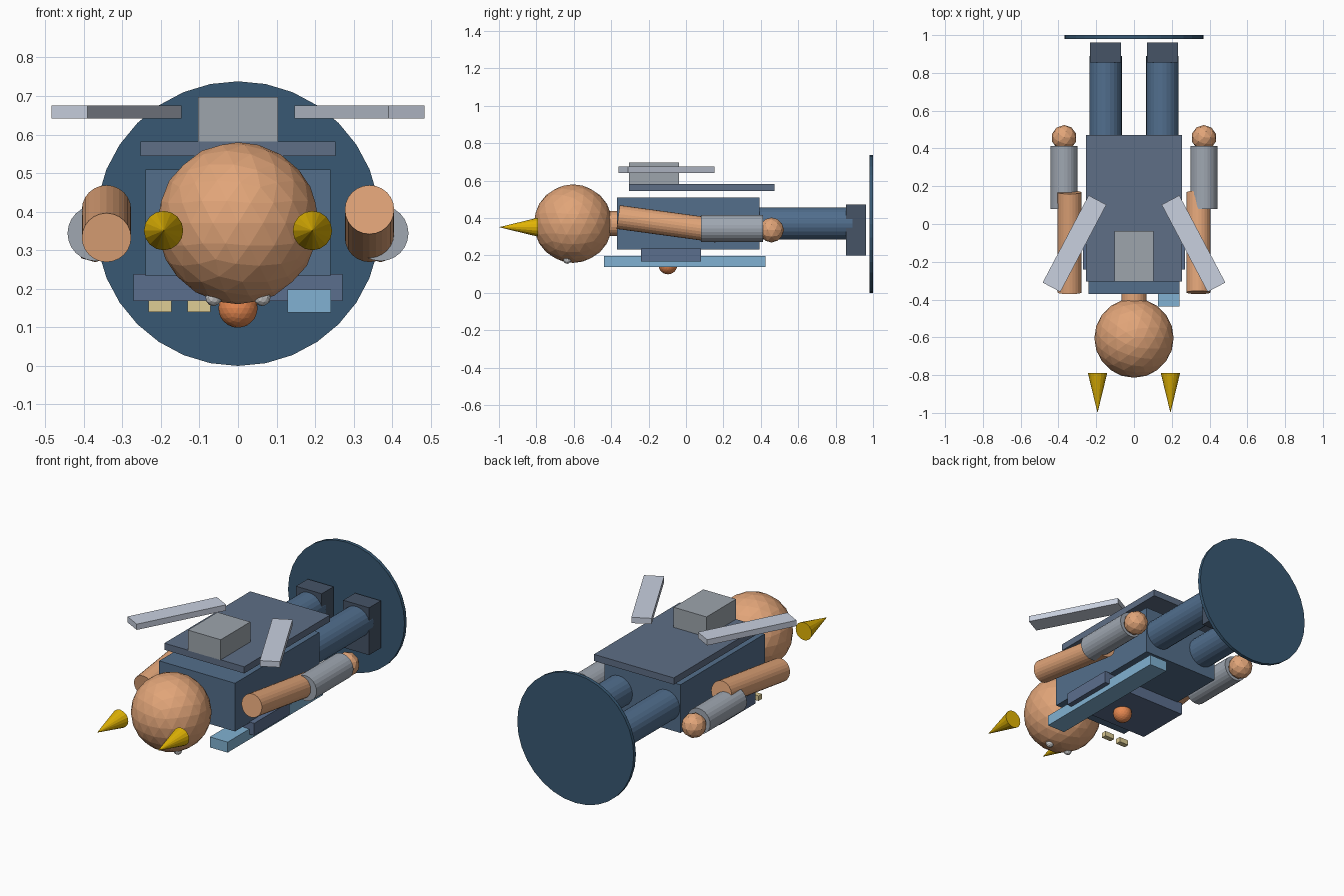
import bpy, math

if "Cube" in bpy.data.objects:
    bpy.data.objects.remove(bpy.data.objects["Cube"])

MATS = {}
COLORS = {
    "skin": (0.88, 0.64, 0.47), "suit": (0.33, 0.43, 0.54), "leg": (0.32, 0.43, 0.55),
    "cloak": (0.37, 0.43, 0.52), "belt": (0.36, 0.43, 0.55), "dark": (0.28, 0.33, 0.40),
    "base": (0.23, 0.35, 0.45), "sash": (0.50, 0.69, 0.82), "gold": (0.88, 0.70, 0.05),
    "tan": (0.87, 0.80, 0.58), "wing": (0.78, 0.81, 0.87), "orb": (0.90, 0.53, 0.32),
    "sleeve": (0.62, 0.65, 0.69), "pack": (0.61, 0.64, 0.67), "white": (0.92, 0.92, 0.92),
}


def finish(name, color):
    ob = bpy.context.object
    ob.name = name
    if color not in MATS:
        MATS[color] = bpy.data.materials.new(color)
        MATS[color].diffuse_color = (*[c ** 2.2 for c in COLORS[color]], 1)
    ob.data.materials.append(MATS[color])
    return ob


def box(name, color, lo, hi, rot_z=0.0):
    """Box given by two opposite corners, optionally turned about its centre."""
    mid = [(a + b) / 2 for a, b in zip(lo, hi)]
    bpy.ops.mesh.primitive_cube_add(size=1, location=mid, rotation=(0, 0, rot_z))
    ob = finish(name, color)
    ob.scale = [b - a for a, b in zip(lo, hi)]
    return ob


def rod(name, color, x, z, y0, y1, r, sides=24, tilt=0.0):
    """Cylinder lying along y; tilt lowers or lifts its far end."""
    bpy.ops.mesh.primitive_cylinder_add(
        vertices=sides, radius=r, depth=y1 - y0, location=(x, (y0 + y1) / 2, z),
        rotation=(math.pi / 2 + tilt, 0, 0))
    return finish(name, color)


def ball(name, color, loc, r, sub):
    bpy.ops.mesh.primitive_ico_sphere_add(subdivisions=sub, radius=r, location=loc)
    return finish(name, color)


# Stand disc
rod("base_disc", "base", 0, 0.369, 0.98, 1.0, 0.369, 32)

# Body, back panel, pack
box("torso", "suit", (-0.24, -0.37, 0.233), (0.24, 0.393, 0.509))
box("back_panel", "cloak", (-0.253, -0.305, 0.544), (0.253, 0.472, 0.582))
box("back_pack", "pack", (-0.104, -0.305, 0.58), (0.104, -0.037, 0.697))

# Front: chest band, strap, orb, badges
box("chest_band", "belt", (-0.271, -0.24, 0.168), (0.271, 0.08, 0.238))
box("strap", "sash", (0.128, -0.438, 0.138), (0.241, 0.425, 0.198))
ball("chest_orb", "orb", (0, -0.097, 0.15), 0.051, 3)
for i, x in enumerate((-0.202, -0.101)):
    box(f"badge_{i}", "tan", (x - 0.03, -0.355, 0.14), (x + 0.03, -0.325, 0.169))

# Head and neck
rod("neck", "skin", 0, 0.37, -0.45, -0.36, 0.067)
ball("head", "skin", (0, -0.604, 0.37), 0.21, 3)

for s, side in ((1, "right"), (-1, "left")):
    # Horns and eyes
    bpy.ops.mesh.primitive_cone_add(vertices=16, radius1=0.051, radius2=0, depth=0.21,
                                    location=(s * 0.193, -0.895, 0.351),
                                    rotation=(math.pi / 2, 0, 0))
    finish(f"horn_{side}", "gold")
    ball(f"eye_{side}", "white", (s * 0.063, -0.635, 0.177), 0.022, 2)

    # Arms: the two upper arms tilt in opposite directions
    rod(f"upper_arm_{side}", "skin", s * 0.341, 0.369, -0.365, 0.17, 0.064, 24, -s * 0.136)
    rod(f"forearm_{side}", "sleeve", s * 0.37, 0.344, 0.08, 0.413, 0.072)
    ball(f"hand_{side}", "skin", (s * 0.37, 0.457, 0.336), 0.067, 2)

    # Legs and feet
    rod(f"leg_{side}", "leg", s * 0.15, 0.371, 0.36, 0.89, 0.086)
    box(f"foot_{side}", "dark", (s * 0.15 - 0.082, 0.855, 0.2), (s * 0.15 + 0.082, 0.962, 0.471))

    # Slanted wing blades
    cx, cy, w, l = s * 0.315, -0.104, 0.053, 0.261
    box(f"wing_{side}", "wing", (cx - w, cy - l, 0.642), (cx + w, cy + l, 0.675),
        s * math.radians(27.8))

for m in bpy.data.materials:
    if m.users and not m.is_grease_pencil:
        m.use_nodes = True
        m.node_tree.nodes["Principled BSDF"].inputs["Base Color"].default_value = m.diffuse_color
